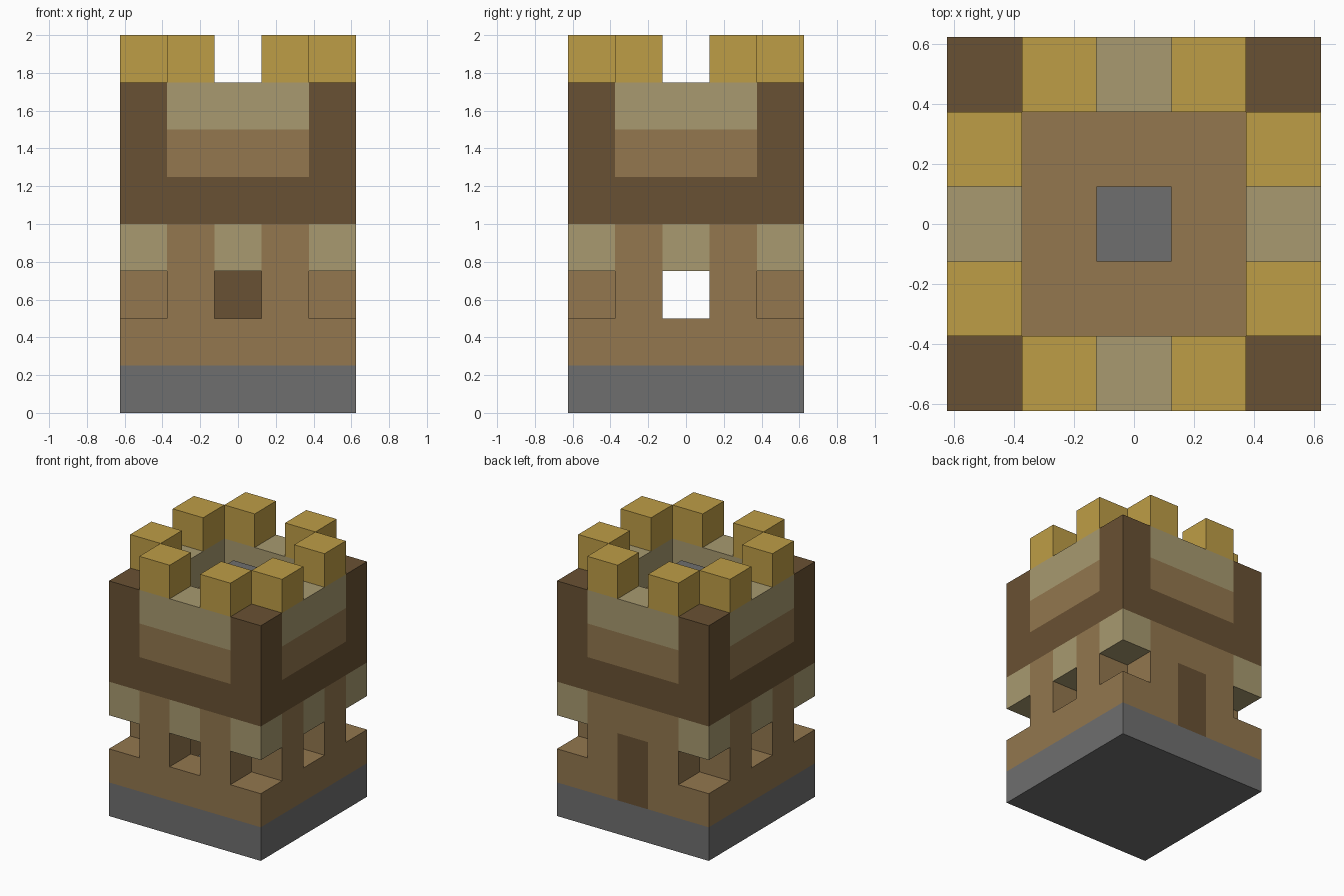
import bpy
import bmesh
from mathutils import Matrix, Vector

CELL = 0.25  # size of one building block

if "Cube" in bpy.data.objects:
    bpy.data.objects.remove(bpy.data.objects["Cube"], do_unlink=True)


def material(name, rgb):
    linear = [((c / 255 + 0.055) / 1.055) ** 2.4 for c in rgb] + [1.0]
    mat = bpy.data.materials.new(name)
    mat.use_nodes = True
    mat.diffuse_color = linear
    mat.node_tree.nodes["Principled BSDF"].inputs["Base Color"].default_value = linear
    return mat


grey = material("grey stone", (111, 111, 111))
tan = material("tan wood", (147, 119, 78))
dark = material("dark wood", (105, 81, 51))
pale = material("pale wood", (168, 154, 112))
gold = material("gold", (190, 157, 70))

FRONT, LEFT, BACK, RIGHT = range(4)
ALL = (FRONT, LEFT, BACK, RIGHT)


def blocks(name, mat, x, y, bottom, size, turns=(FRONT,)):
    """Boxes given in block units, repeated in quarter turns around the tower."""
    bm = bmesh.new()
    for turn in turns:
        spin = Matrix.Rotation(turn * 1.5707963, 4, "Z")
        for px in (x if isinstance(x, tuple) else (x,)):
            place = Matrix.Translation(Vector((px, y, bottom + size[2] / 2)) * CELL)
            scale = Matrix.Diagonal((*(Vector(size) * CELL), 1))
            bmesh.ops.create_cube(bm, size=1, matrix=spin @ place @ scale)
    mesh = bpy.data.meshes.new(name)
    bm.to_mesh(mesh)
    bm.free()
    mesh.materials.append(mat)
    obj = bpy.data.objects.new(name, mesh)
    bpy.context.collection.objects.link(obj)


# Ground floor: stone footing, hollow walls, three windows and a back door
windows = (FRONT, LEFT, RIGHT)
blocks("stone_base", grey, 0, 0, 0, (5, 5, 1))
blocks("wall_corners", tan, 2, -2, 1, (1, 1, 1), ALL)
blocks("wall_piers", tan, (-1, 1), -2, 1, (1, 1, 3), ALL)
blocks("window_sills", tan, 0, -2, 1, (1, 1, 1), windows)
blocks("window_lintels", pale, 0, -2, 3, (1, 1, 1), windows)
blocks("back_door", dark, 0, -2, 1, (1, 1, 2), (BACK,))
blocks("door_lintel", tan, 0, -2, 3, (1, 1, 1), (BACK,))
blocks("corner_brackets", pale, 2, -2, 3, (1, 1, 1), ALL)

# Upper floor: slab, corner posts, panels and roof deck
blocks("upper_slab", dark, 0, 0, 4, (5, 5, 1))
blocks("corner_posts", dark, 2, -2, 5, (1, 1, 2), ALL)
blocks("side_panels", tan, 0, -2, 5, (3, 1, 1), ALL)
blocks("roof_deck", tan, 0, 0, 5, (3, 3, 1))

# Battlements and the stone block on the roof
blocks("parapets", pale, 0, -2, 6, (3, 1, 1), ALL)
blocks("merlons", gold, (-1, 1), -2, 7, (1, 1, 1), ALL)
blocks("roof_block", grey, 0, 0, 6, (1, 1, 1))
